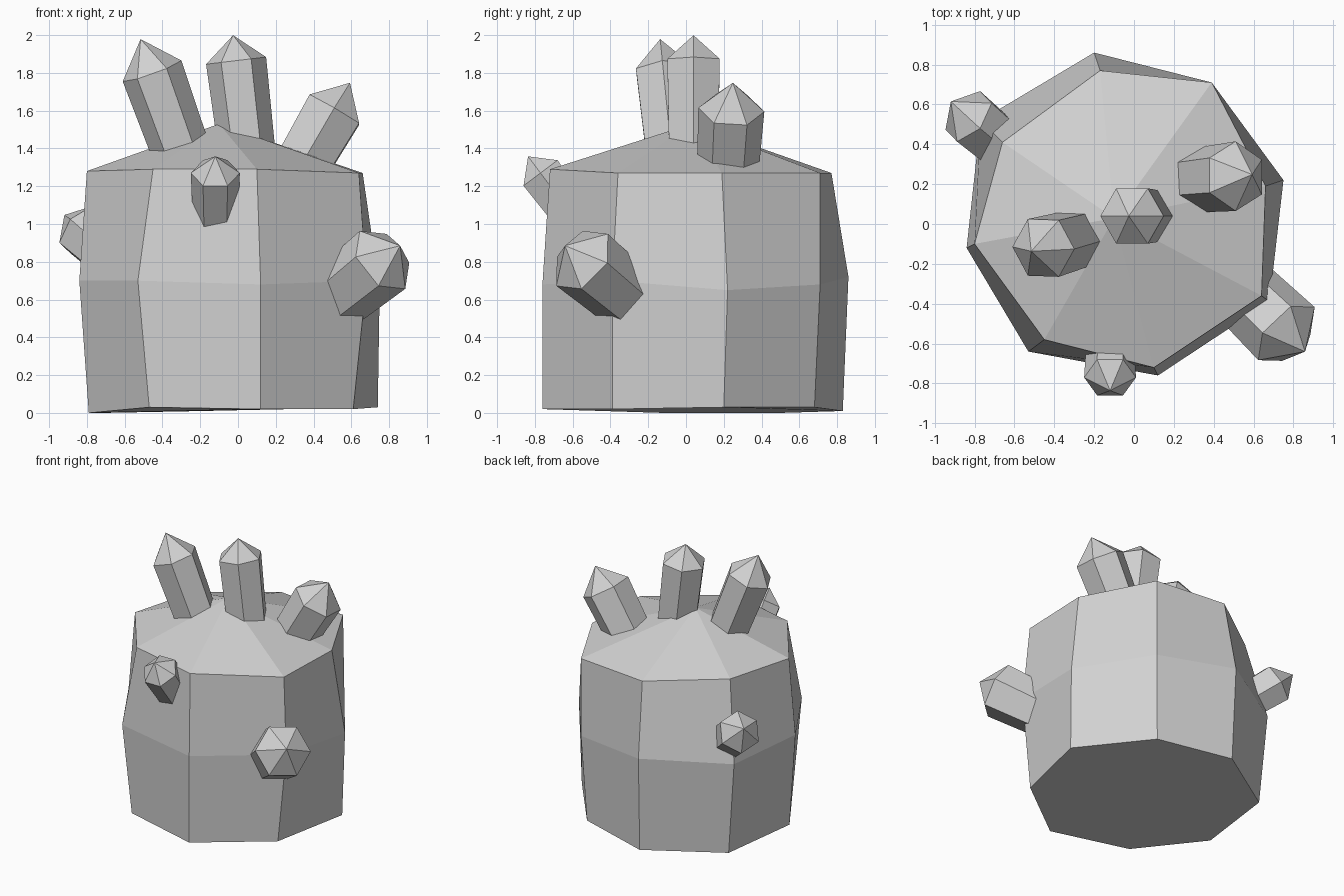
import bpy
import math
from mathutils import Vector

cube = bpy.data.objects.get("Cube")
if cube:
    bpy.data.objects.remove(cube, do_unlink=True)

# Single stone colour
stone = bpy.data.materials.new("grey_stone")
stone.use_nodes = True
stone.diffuse_color = (0.64, 0.64, 0.64, 1)
stone.node_tree.nodes["Principled BSDF"].inputs["Base Color"].default_value = stone.diffuse_color


def make_object(name, verts, faces):
    mesh = bpy.data.meshes.new(name)
    mesh.from_pydata(verts, [], faces)
    mesh.materials.append(stone)
    mesh.validate()
    mesh.update()
    obj = bpy.data.objects.new(name, mesh)
    bpy.context.scene.collection.objects.link(obj)
    return obj


def loft_faces(ring_count, sides):
    """Side quads joining consecutive rings, plus a floor and a fan to the last vertex."""
    faces = [tuple(reversed(range(sides)))]
    for ring in range(ring_count - 1):
        for i in range(sides):
            j = (i + 1) % sides
            low, high = ring * sides, (ring + 1) * sides
            faces.append((low + i, low + j, high + j, high + i))
    top, apex = (ring_count - 1) * sides, ring_count * sides
    for i in range(sides):
        faces.append((top + i, top + (i + 1) % sides, apex))
    return faces


# Rock body: irregular eight-sided drum with a low peaked top
bottom = [(-.79, -.12, 0), (-.47, -.61, .03), (.12, -.76, .02), (.61, -.39, .02),
          (.74, .2, .03), (.36, .68, .03), (-.19, .83, .01), (-.71, .5, 0)]
middle = [(-.84, -.12, .7), (-.53, -.64, .7), (.12, -.76, .68), (.68, -.39, .7),
          (.75, .22, .65), (.39, .71, .68), (-.2, .86, .72), (-.77, .52, .7)]
rim = [(-.8, -.1, 1.28), (-.45, -.58, 1.29), (.1, -.72, 1.29), (.64, -.36, 1.27),
       (.66, .19, 1.27), (.39, .71, 1.27), (-.17, .77, 1.27), (-.66, .41, 1.28)]
peak = (-.1, .03, 1.53)
make_object("rock_body", bottom + middle + rim + [peak], loft_faces(3, len(rim)))


# Crystals: tapering hexagonal prisms with pyramid tips
def make_crystal(name, shoulder, direction, radius, length, tip, turn=0):
    axis = Vector(direction).normalized()
    center = Vector(shoulder)
    side = Vector((1, 0, 0))
    side = (side - axis * side.dot(axis)).normalized()
    other = axis.cross(side)
    verts = []
    for distance, size in ((-length, radius * .92), (0, radius)):
        for i in range(6):
            angle = math.radians(60 * i + turn)
            offset = side * math.cos(angle) + other * math.sin(angle)
            verts.append(center + axis * distance + offset * size)
    verts.append(center + axis * tip)
    make_object(name, verts, loft_faces(2, 6))


make_crystal("top_middle_crystal", (-.01, .04, 1.865), (-.12, 0, 1), .16, .6, .135)
make_crystal("top_right_crystal", (-.455, -.12, 1.81), (-.36, -.1, 1), .165, .6, .18)
make_crystal("top_left_crystal", (.51, .24, 1.605), (.5, .05, .86), .175, .45, .165, 30)
make_crystal("front_left_crystal", (.765, -.55, .81), (.62, -.6, .5), .195, .42, .15, 22)
make_crystal("front_crystal", (-.12, -.77, 1.27), (0, -.6, .8), .13, .3, .11)
make_crystal("back_right_crystal", (-.83, .54, .97), (-.63, .53, .55), .15, .37, .14)
